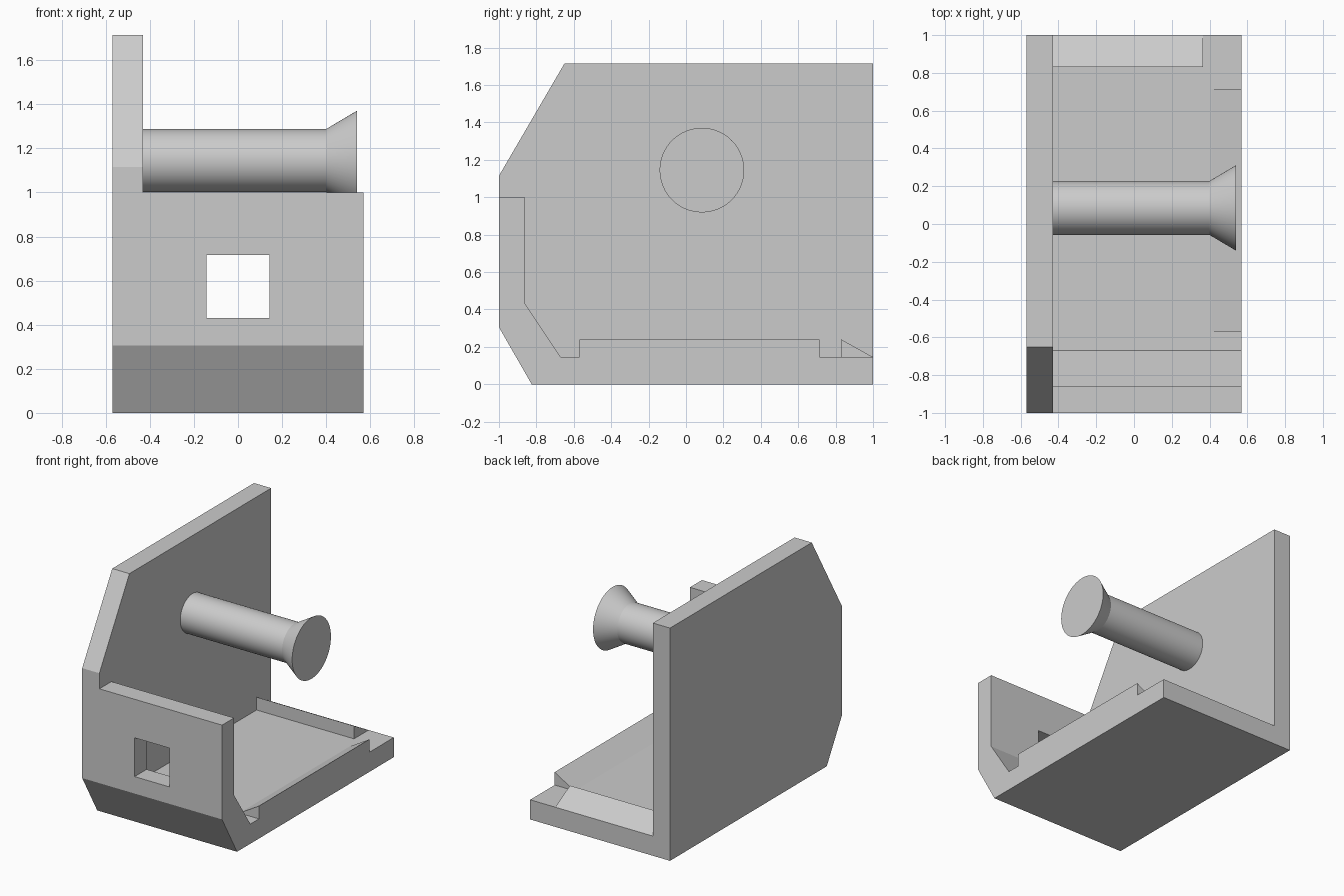
import bpy, bmesh, math
from mathutils import Vector

cube = bpy.data.objects.get("Cube")
if cube:
    bpy.data.objects.remove(cube, do_unlink=True)

grey = bpy.data.materials.new("plain grey")
grey.use_nodes = True
colour = (0.6, 0.6, 0.6, 1)
grey.diffuse_color = colour
grey.node_tree.nodes["Principled BSDF"].inputs["Base Color"].default_value = colour


def finish(name, bm):
    bmesh.ops.recalc_face_normals(bm, faces=bm.faces)
    mesh = bpy.data.meshes.new(name)
    bm.to_mesh(mesh)
    bm.free()
    mesh.materials.append(grey)
    obj = bpy.data.objects.new(name, mesh)
    bpy.context.collection.objects.link(obj)
    return obj


def prism(name, profile, sweep):
    """Extrude a closed outline of 3D points along a vector."""
    bm = bmesh.new()
    face = bm.faces.new([bm.verts.new(p) for p in profile])
    side = bmesh.ops.extrude_face_region(bm, geom=[face])["geom"]
    verts = [v for v in side if isinstance(v, bmesh.types.BMVert)]
    bmesh.ops.translate(bm, verts=verts, vec=Vector(sweep))
    return finish(name, bm)


def along_x(name, yz, x0, x1):
    return prism(name, [(x0, y, z) for y, z in yz], (x1 - x0, 0, 0))


LEFT, INNER, RIGHT = -0.57, -0.43, 0.57
FLOOR, LIP = 0.145, 0.24

# Tall side plate with clipped front corners
along_x("side_plate", [(-0.825, 0), (1, 0), (1, 1.715), (-0.65, 1.715),
                       (-1, 1.115), (-1, 0.305)], LEFT, INNER)

# Floor and front wall in one bent profile
tray = along_x("tray", [(-0.825, 0), (1, 0), (1, FLOOR), (-0.67, FLOOR),
                        (-0.86, 0.43), (-0.86, 1), (-1, 1), (-1, 0.305)],
               INNER, RIGHT)

# Square window through the front wall
h = 0.143
cutter = prism("window_cutter", [(-h, -1.1, 0.43), (h, -1.1, 0.43),
                                 (h, -1.1, 0.716), (-h, -1.1, 0.716)], (0, 0.3, 0))
cutter.hide_render = True
cut = tray.modifiers.new("window", "BOOLEAN")
cut.object = cutter
cut.operation = "DIFFERENCE"
cut.solver = "EXACT"
bpy.context.view_layer.objects.active = tray
bpy.ops.object.modifier_apply(modifier=cut.name)
bpy.data.objects.remove(cutter, do_unlink=True)

# Wedge-shaped retaining lips on the floor
along_x("back_lip", [(0.83, FLOOR), (1, FLOOR), (0.83, LIP)], INNER, 0.365)
prism("side_lip", [(0.41, -0.57, FLOOR), (RIGHT, -0.57, FLOOR),
                   (RIGHT, -0.57, LIP)], (0, 1.285, 0))

# Round peg with a flared head, lathed about the x direction
SEGMENTS = 64
bm = bmesh.new()
rings = []
for x, r in [(INNER, 0.143), (0.40, 0.143), (0.54, 0.226)]:
    angles = [math.tau * i / SEGMENTS for i in range(SEGMENTS)]
    rings.append([bm.verts.new((x, 0.085 + r * math.cos(a), 1.145 + r * math.sin(a)))
                  for a in angles])
for a, b in zip(rings, rings[1:]):
    for i in range(SEGMENTS):
        j = (i + 1) % SEGMENTS
        bm.faces.new((a[i], a[j], b[j], b[i]))
bm.faces.new(rings[0])
bm.faces.new(rings[-1])
peg = finish("flared_peg", bm)
bpy.ops.object.select_all(action="DESELECT")
peg.select_set(True)
bpy.context.view_layer.objects.active = peg
bpy.ops.object.shade_smooth_by_angle(angle=math.radians(25))
